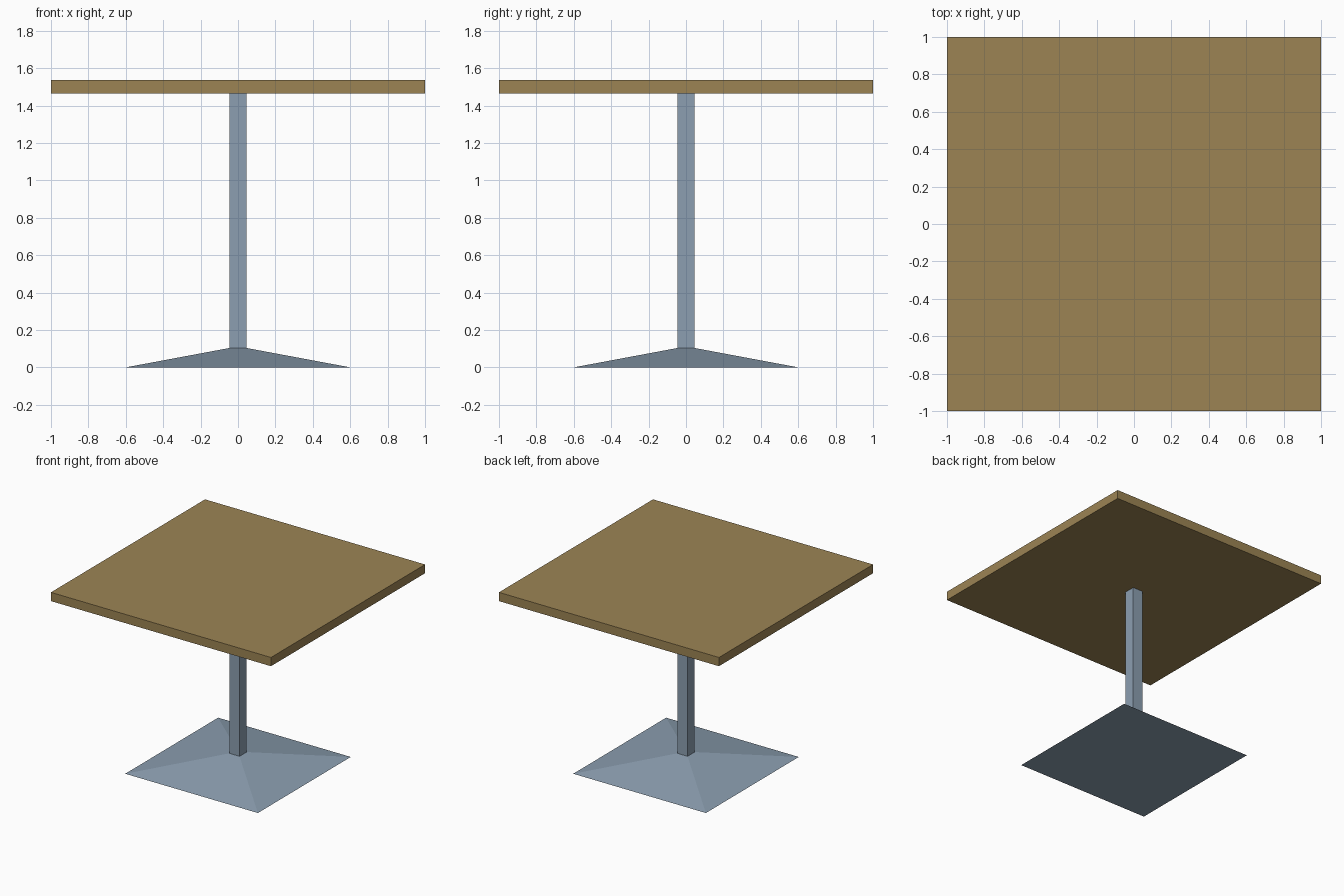
import bpy, bmesh

if "Cube" in bpy.data.objects:
    bpy.data.objects.remove(bpy.data.objects["Cube"])


def material(name, srgb):
    m = bpy.data.materials.new(name)
    lin = [((c / 255 + 0.055) / 1.055) ** 2.4 for c in srgb]
    m.diffuse_color = (*lin, 1)
    m.use_nodes = True
    m.node_tree.nodes["Principled BSDF"].inputs["Base Color"].default_value = m.diffuse_color
    return m


wood = material("brown wood", (156, 132, 84))
metal = material("blue grey metal", (140, 159, 177))


def tapered_block(name, z0, z1, half_bottom, half_top, mat):
    """Square block whose half width may change from bottom to top."""
    bm = bmesh.new()
    bmesh.ops.create_cube(bm, size=2)
    for v in bm.verts:
        h, z = (half_top, z1) if v.co.z > 0 else (half_bottom, z0)
        v.co = (v.co.x * h, v.co.y * h, z)
    mesh = bpy.data.meshes.new(name)
    bm.to_mesh(mesh)
    bm.free()
    mesh.materials.append(mat)
    obj = bpy.data.objects.new(name, mesh)
    bpy.context.collection.objects.link(obj)
    return obj


# Sloped foot, square post and thick square top
tapered_block("base", 0, 0.104, 0.603, 0.046, metal)
tapered_block("post", 0.104, 1.464, 0.046, 0.046, metal)
tapered_block("table_top", 1.464, 1.536, 1.0, 1.0, wood)
